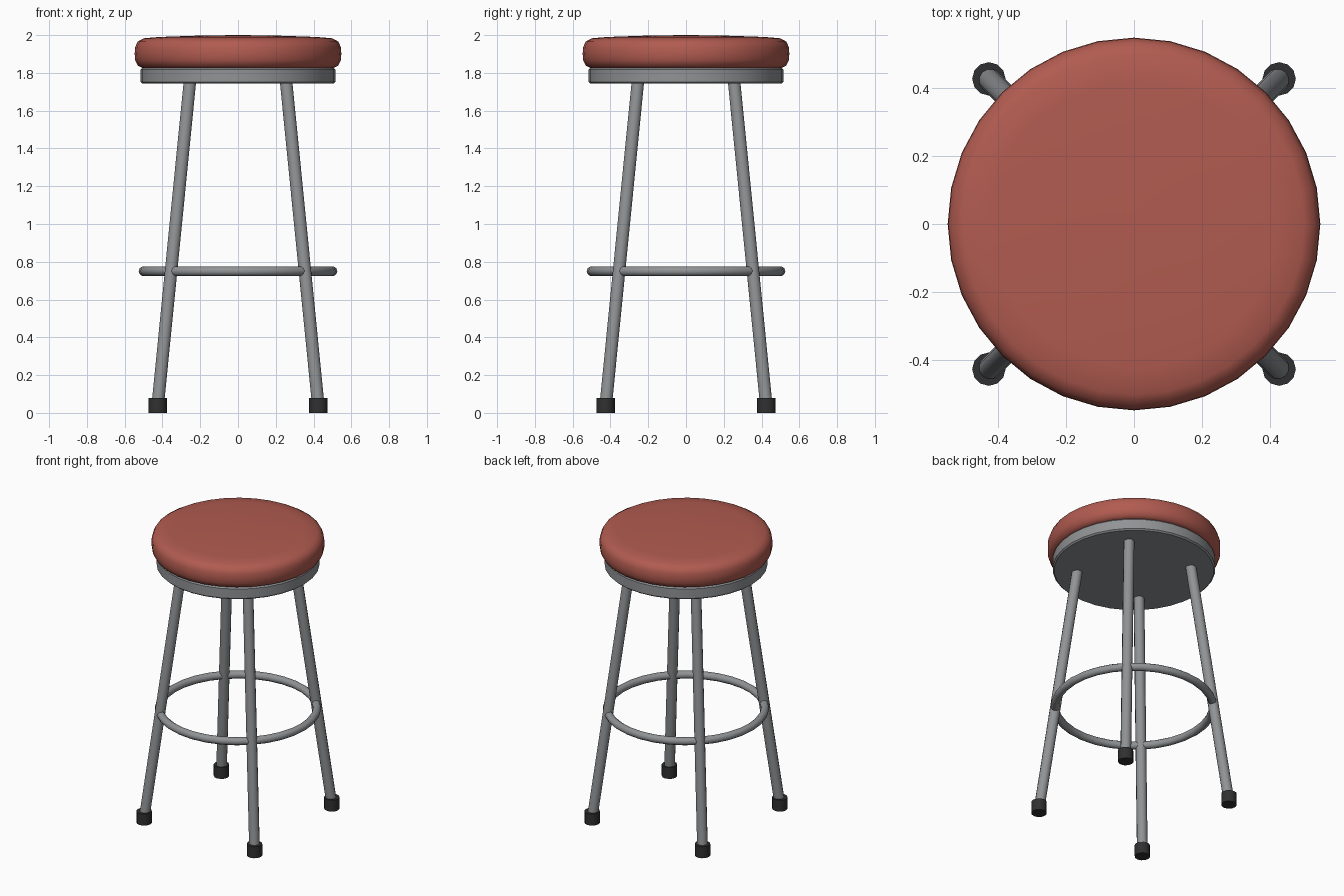
import bpy, bmesh, math
from mathutils import Vector

if "Cube" in bpy.data.objects:
    bpy.data.objects.remove(bpy.data.objects["Cube"])


def material(name, rgb):
    m = bpy.data.materials.new(name)
    m.diffuse_color = (*rgb, 1)
    m.use_nodes = True
    m.node_tree.nodes["Principled BSDF"].inputs["Base Color"].default_value = m.diffuse_color
    return m


RED = material("red vinyl", (0.44, 0.105, 0.08))
METAL = material("grey metal", (0.28, 0.29, 0.30))
RUBBER = material("black rubber", (0.03, 0.03, 0.032))


def finish(name, bm, mat, angle=40):
    bmesh.ops.recalc_face_normals(bm, faces=bm.faces)
    me = bpy.data.meshes.new(name)
    bm.to_mesh(me)
    bm.free()
    me.materials.append(mat)
    ob = bpy.data.objects.new(name, me)
    bpy.context.collection.objects.link(ob)
    bpy.ops.object.select_all(action='DESELECT')
    ob.select_set(True)
    bpy.context.view_layer.objects.active = ob
    bpy.ops.object.shade_smooth_by_angle(angle=math.radians(angle))
    return ob


def lathe(name, profile, mat, n=32, closed=False, angle=40):
    """Spin an (r, z) profile about z; open profiles are capped."""
    bm = bmesh.new()
    rings = [[bm.verts.new((r * math.cos(math.tau * i / n), r * math.sin(math.tau * i / n), z))
              for i in range(n)] for r, z in profile]
    pairs = list(zip(rings, rings[1:]))
    if closed:
        pairs.append((rings[-1], rings[0]))
    else:
        bm.faces.new(rings[0])
        bm.faces.new(rings[-1])
    for a, b in pairs:
        for i in range(n):
            j = (i + 1) % n
            bm.faces.new((a[i], a[j], b[j], b[i]))
    return finish(name, bm, mat, angle)


def rod(name, p, q, r, mat, n=12):
    p, q = Vector(p), Vector(q)
    bm = bmesh.new()
    bmesh.ops.create_cone(bm, cap_ends=True, segments=n, radius1=r, radius2=r, depth=(q - p).length)
    bm.transform((q - p).to_track_quat('Z', 'Y').to_matrix().to_4x4())
    bmesh.ops.translate(bm, verts=bm.verts, vec=(p + q) / 2)
    return finish(name, bm, mat)


# Padded seat with a slightly domed top
lathe("seat_cushion", [(0.505, 1.826), (0.53, 1.838), (0.545, 1.868), (0.547, 1.90), (0.545, 1.935),
                       (0.532, 1.965), (0.50, 1.983), (0.42, 1.99), (0.22, 1.997), (0.02, 2.0)], RED, angle=60)

# Metal pan under the seat
lathe("seat_pan", [(0.505, 1.743), (0.515, 1.752), (0.515, 1.818), (0.505, 1.828)], METAL)

# Foot ring
lathe("foot_ring", [(0.5 + 0.026 * math.cos(math.tau * k / 10), 0.75 + 0.026 * math.sin(math.tau * k / 10))
                    for k in range(10)], METAL, closed=True, angle=50)

# Four splayed legs with rubber feet
for side, sx in (("left", -1), ("right", 1)):
    for end, sy in (("front", -1), ("back", 1)):
        rod(f"{end}_{side}_leg", (sx * 0.425, sy * 0.425, 0.04), (sx * 0.254, sy * 0.254, 1.76), 0.034, METAL)
        rod(f"{end}_{side}_foot", (sx * 0.426, sy * 0.426, 0), (sx * 0.426, sy * 0.426, 0.08), 0.049, RUBBER)
